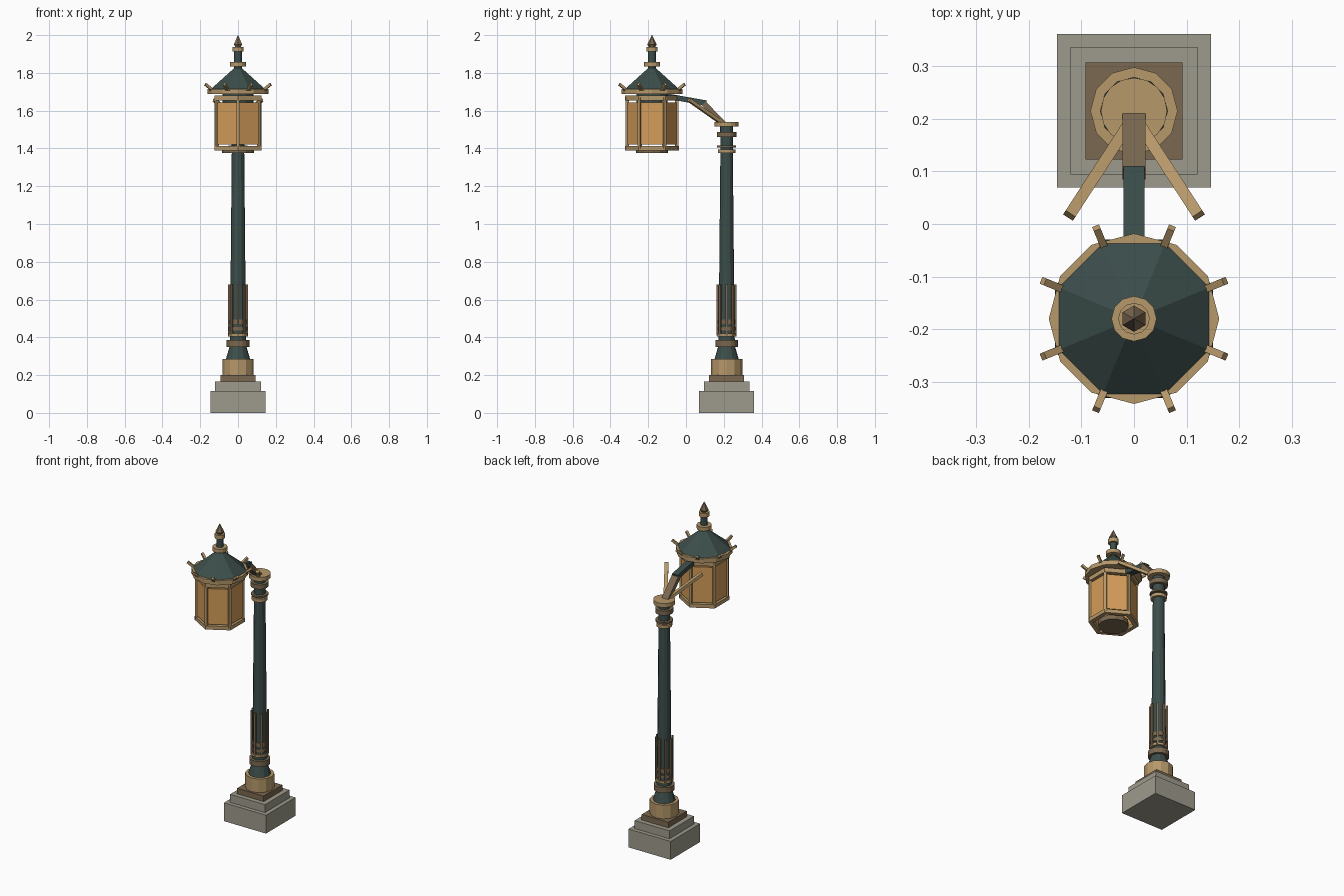
import bpy, bmesh
from math import sin, cos, pi, radians
from mathutils import Vector, Matrix

cube = bpy.data.objects.get("Cube")
if cube:
    bpy.data.objects.remove(cube, do_unlink=True)


def material(name, r, g, b):
    m = bpy.data.materials.new(name)
    m.use_nodes = True
    m.diffuse_color = (r, g, b, 1)
    m.node_tree.nodes["Principled BSDF"].inputs["Base Color"].default_value = (r, g, b, 1)
    return m


stone = material("grey stone", 0.34, 0.325, 0.265)
brass = material("brass", 0.47, 0.315, 0.145)
bronze = material("dark bronze", 0.195, 0.138, 0.08)
green = material("dark green paint", 0.045, 0.076, 0.07)
amber = material("amber glass", 0.66, 0.335, 0.1)

POST_Y, LAMP_Y = 0.215, -0.18


def finish(name, bm, mat):
    bmesh.ops.recalc_face_normals(bm, faces=bm.faces)
    me = bpy.data.meshes.new(name)
    bm.to_mesh(me)
    bm.free()
    me.materials.append(mat)
    ob = bpy.data.objects.new(name, me)
    bpy.context.collection.objects.link(ob)
    return ob


def lathe(name, profile, y, sides, mat, turn=0, hollow=False):
    """Spin (z, radius) points round a vertical axis; hollow joins last to first."""
    bm = bmesh.new()
    rings = []
    for z, r in profile:
        angles = [radians(turn) + 2 * pi * i / sides for i in range(sides)]
        rings.append([bm.verts.new((r * cos(a), y + r * sin(a), z)) for a in angles])
    pairs = list(zip(rings, rings[1:]))
    if hollow:
        pairs.append((rings[-1], rings[0]))
    else:
        bm.faces.new(rings[0])
        bm.faces.new(rings[-1])
    for lo, hi in pairs:
        for i in range(sides):
            j = (i + 1) % sides
            bm.faces.new((lo[i], lo[j], hi[j], hi[i]))
    return finish(name, bm, mat)


def drum(name, z0, z1, r, y, sides, mat, turn=0):
    return lathe(name, [(z0, r), (z1, r)], y, sides, mat, turn)


def beam(name, start, end, width, depth, mat, side=None):
    """Box from start to end; side is the direction of its width."""
    a, b = Vector(start), Vector(end)
    d = (b - a).normalized()
    s = Vector(side) if side else d.cross(Vector((0, 0, 1))).normalized()
    u = s.cross(d)
    rot = Matrix((s * width, d * (b - a).length, u * depth)).transposed().to_4x4()
    bm = bmesh.new()
    bmesh.ops.create_cube(bm, size=1, matrix=Matrix.Translation((a + b) / 2) @ rot)
    return finish(name, bm, mat)


def around(r, angle, z, y):
    return (r * cos(angle), y + r * sin(angle), z)


# Stepped square plinth
for name, z0, z1, half, mat in (
        ("plinth_base", 0, 0.115, 0.146, stone),
        ("plinth_step", 0.115, 0.165, 0.121, stone),
        ("plinth_plate", 0.165, 0.2, 0.092, bronze)):
    beam(name, (0, POST_Y, z0), (0, POST_Y, z1), half * 2, half * 2, mat, side=(1, 0, 0))

# Post: one tapering core with collars
drum("post_drum", 0.2, 0.285, 0.083, POST_Y, 12, brass)
lathe("post_shaft", [(0.285, 0.064), (0.35, 0.045), (0.42, 0.042), (1.38, 0.033),
                     (1.52, 0.034)], POST_Y, 12, green)
for name, z0, z1, r, mat in (
        ("foot_collar", 0.35, 0.385, 0.06, bronze),
        ("sleeve_collar", 0.405, 0.42, 0.052, brass),
        ("sleeve_band", 0.435, 0.455, 0.048, bronze),
        ("sleeve_upper_band", 0.47, 0.495, 0.046, bronze),
        ("neck_collar", 1.375, 1.395, 0.046, brass),
        ("neck_ring", 1.405, 1.415, 0.05, bronze),
        ("upper_collar", 1.46, 1.488, 0.052, bronze),
        ("post_cap", 1.515, 1.54, 0.063, brass)):
    drum(name, z0, z1, r, POST_Y, 16, mat)

# Upright straps round the lower shaft
for i in range(8):
    a = i * pi / 4
    beam("shaft_strap", around(0.048, a, 0.41, POST_Y), around(0.048, a, 0.68, POST_Y),
         0.013, 0.01, bronze, side=(-sin(a), cos(a), 0))

# Bent arm and two splayed struts
beam("arm_lower", (0, 0.205, 1.525), (0, 0.095, 1.638), 0.044, 0.028, bronze)
beam("arm_upper", (0, 0.108, 1.64), (0, -0.1, 1.677), 0.04, 0.028, green)
for side in (-1, 1):
    beam("arm_strut", (side * 0.01, 0.19, 1.535), (side * 0.123, 0.016, 1.657),
         0.022, 0.018, brass)

# Hexagonal lantern cage
for name, z0, z1 in (("lower_rail", 1.39, 1.413), ("upper_rail", 1.653, 1.68)):
    lathe(name, [(z0, 0.143), (z1, 0.143), (z1, 0.115), (z0, 0.115)], LAMP_Y, 6,
          brass, turn=90, hollow=True)
for i in range(6):
    a = radians(30 + 60 * i)
    beam("corner_bar", around(0.131, a, 1.4, LAMP_Y), around(0.131, a, 1.67, LAMP_Y),
         0.017, 0.017, brass, side=(-sin(a), cos(a), 0))
    a = radians(60 * i)
    beam("glass_pane", around(0.112, a, 1.42, LAMP_Y), around(0.112, a, 1.643, LAMP_Y),
         0.114, 0.008, amber, side=(-sin(a), cos(a), 0))
drum("lantern_floor", 1.375, 1.405, 0.086, LAMP_Y, 12, bronze)
drum("lantern_ceiling", 1.643, 1.69, 0.082, LAMP_Y, 12, green)

# Roof with eave ring and corner prongs
drum("eave_ring", 1.687, 1.715, 0.162, LAMP_Y, 12, brass)
lathe("roof", [(1.708, 0.163), (1.83, 0.016)], LAMP_Y, 8, green, turn=22.5)
for i in range(8):
    a = radians(22.5 + 45 * i)
    beam("roof_prong", around(0.15, a, 1.712, LAMP_Y), around(0.187, a, 1.74, LAMP_Y),
         0.014, 0.014, brass)

# Finial
drum("finial_base", 1.833, 1.857, 0.043, LAMP_Y, 12, brass)
drum("finial_stem", 1.82, 1.915, 0.02, LAMP_Y, 12, green)
drum("finial_collar", 1.912, 1.938, 0.03, LAMP_Y, 12, brass)
lathe("finial_spike", [(1.938, 0.018), (1.95, 0.025), (2.0, 0.001)], LAMP_Y, 6, bronze, turn=30)
